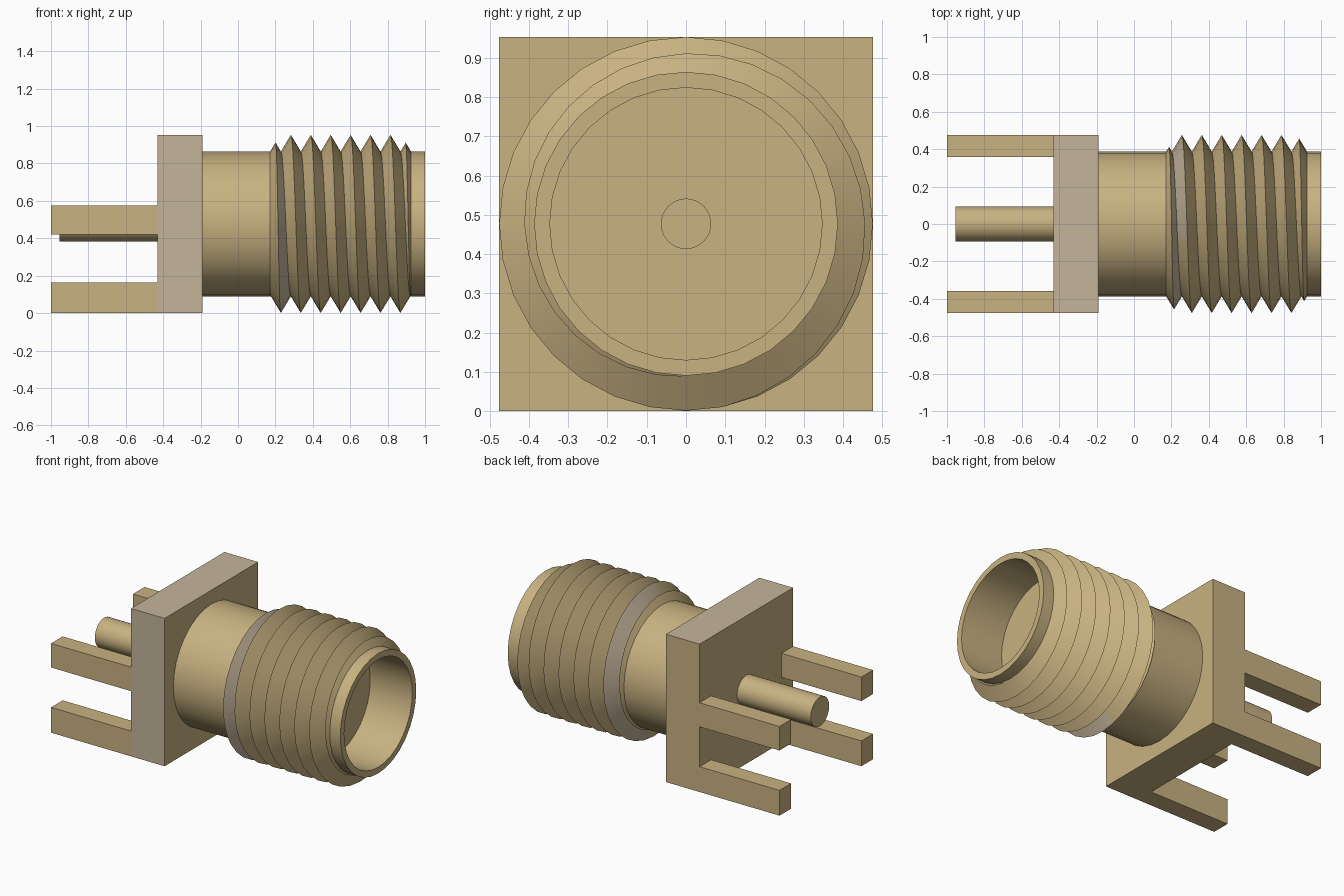
import bpy, bmesh, math

if "Cube" in bpy.data.objects:
    bpy.data.objects.remove(bpy.data.objects["Cube"])

AX = 0.477          # height of the connector axis
SEG = 32


def material(name, rgb):
    m = bpy.data.materials.new(name)
    m.diffuse_color = (*rgb, 1)
    m.use_nodes = True
    m.node_tree.nodes["Principled BSDF"].inputs["Base Color"].default_value = m.diffuse_color
    return m


tan = material("gold tan", (0.58, 0.445, 0.22))
grey = material("warm grey", (0.56, 0.46, 0.33))


def finish(name, bm, smooth=False):
    bmesh.ops.remove_doubles(bm, verts=bm.verts, dist=1e-5)
    bmesh.ops.recalc_face_normals(bm, faces=bm.faces)
    me = bpy.data.meshes.new(name)
    bm.to_mesh(me)
    bm.free()
    me.materials.append(tan)
    me.materials.append(grey)
    ob = bpy.data.objects.new(name, me)
    bpy.context.collection.objects.link(ob)
    if smooth:
        bpy.ops.object.select_all(action='DESELECT')
        ob.select_set(True)
        bpy.context.view_layer.objects.active = ob
        bpy.ops.object.shade_smooth_by_angle(angle=math.radians(30))
    return ob


def box(name, x, y, z):
    bm = bmesh.new()
    bmesh.ops.create_cube(bm, size=1)
    for v in bm.verts:
        for i, (a, b) in enumerate((x, y, z)):
            v.co[i] = b if v.co[i] > 0 else a
    return finish(name, bm)


def skin(name, ring, smooth=True):
    """Surface around the x axis; ring(t) gives the (x, radius) points at turn fraction t."""
    bm = bmesh.new()
    cols = []
    for i in range(SEG + 1):
        t = i / SEG
        a = t * math.tau
        cols.append([bm.verts.new((x, r * math.cos(a), AX + r * math.sin(a))) for x, r in ring(t)])
    for c, d in zip(cols, cols[1:]):
        for k in range(len(c) - 1):
            bm.faces.new((c[k], c[k + 1], d[k + 1], d[k]))
    bmesh.ops.remove_doubles(bm, verts=bm.verts, dist=1e-5)
    bmesh.ops.dissolve_degenerate(bm, edges=bm.edges, dist=1e-5)
    return finish(name, bm, smooth)


# Mounting plate, grey on its front and top sides
plate = box("mounting_plate", (-0.43, -0.19), (-0.476, 0.476), (0, 0.953))
for p in plate.data.polygons:
    p.material_index = int(p.normal.y < -0.5 or p.normal.z > 0.5)

# Four board legs
for side, s in (("front", -1), ("back", 1)):
    for level, z in (("lower", (0, 0.163)), ("upper", (0.42, 0.575))):
        box(f"{side}_{level}_leg", (-1, -0.43), sorted((s * 0.358, s * 0.476)), z)

# Solder pin and hollow barrel with its contact hole
skin("solder_pin", lambda t: [(-0.955, 0), (-0.955, 0.094), (-0.43, 0.094), (-0.43, 0)])
skin("barrel", lambda t: [(-0.19, 0), (-0.19, 0.387), (1, 0.387), (1, 0.347), (0.7, 0.347),
                          (0.7, 0.063), (0.45, 0.063), (0.45, 0)])

# Screw thread: a V helix whose ends are cut by 60 degree chamfers
ROOT, DEPTH, PITCH = 0.387, 0.089, 0.1065
START, END = 0.172, 0.925
HALF = PITCH / 2


def thread_ring(t):
    pts = []
    for k in range(-3, 17):
        x = 0.256 + (t - 1) * PITCH + k * HALF
        h = 0
        if k % 2 == 0:                                  # crest row
            h = DEPTH
            if x - HALF < START:
                x = (x + HALF + START) / 2
                h = DEPTH * (x - START) / HALF
            elif x + HALF > END:
                x = (x - HALF + END) / 2
                h = DEPTH * (END - x) / HALF
        pts.append((min(max(x, START), END), ROOT + max(h, 0)))
    return pts


thread = skin("screw_thread", thread_ring)
# The first turn of the thread is grey
for p in thread.data.polygons:
    p.material_index = int(0.205 < p.center.x < 0.258)
